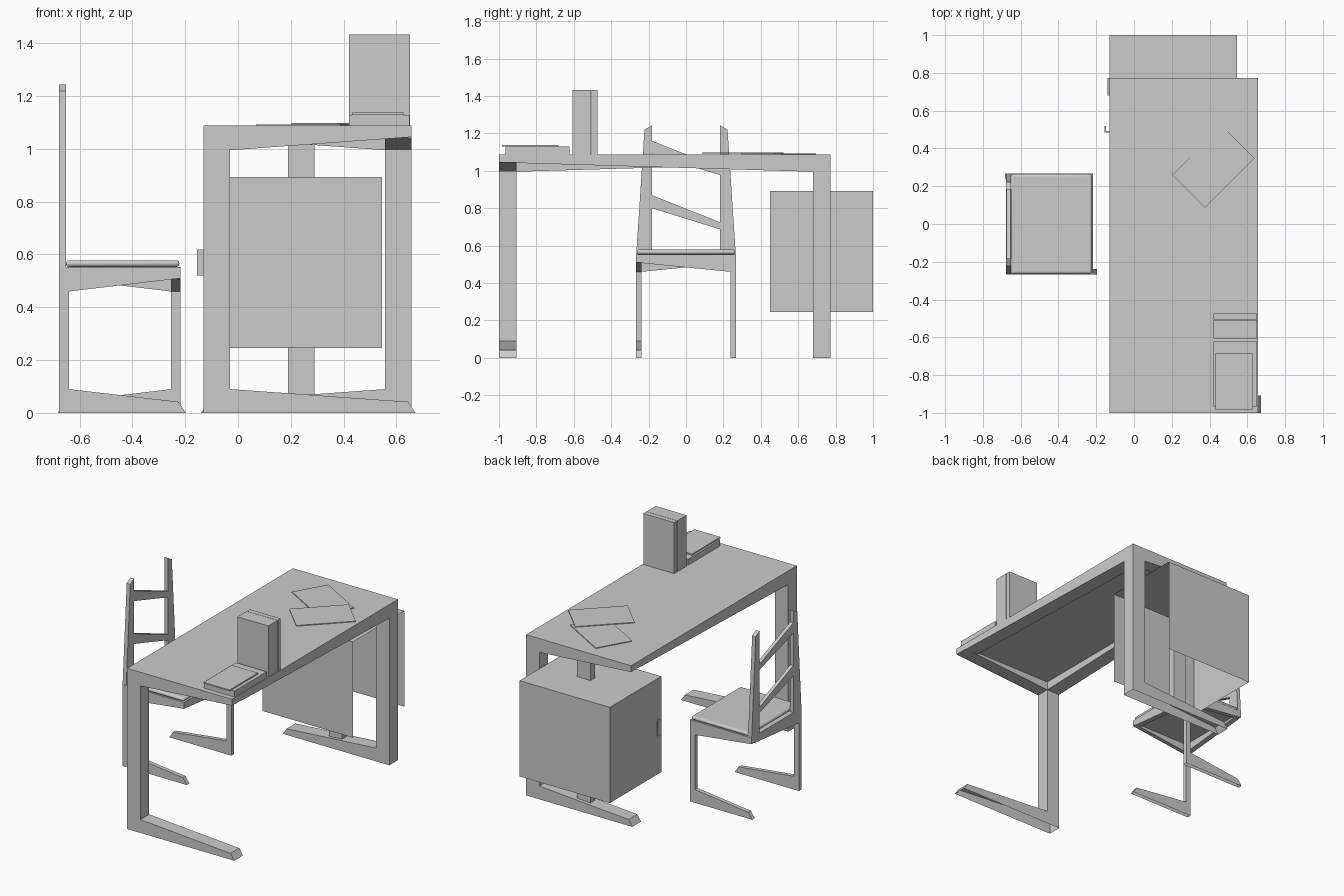
import bpy, bmesh, math
from mathutils import Matrix, Vector

if "Cube" in bpy.data.objects:
    bpy.data.objects.remove(bpy.data.objects["Cube"])


def finish(bm, name, drop=None):
    """Turn a bmesh into an object; drop = test for faces to leave open."""
    bmesh.ops.recalc_face_normals(bm, faces=bm.faces)
    bm.normal_update()
    if drop:
        bmesh.ops.delete(bm, geom=[f for f in bm.faces if drop(f)], context='FACES')
    me = bpy.data.meshes.new(name)
    bm.to_mesh(me)
    bm.free()
    ob = bpy.data.objects.new(name, me)
    bpy.context.collection.objects.link(ob)
    return ob


def box(name, x, y, z, rot=0, drop=None):
    bm = bmesh.new()
    c = Vector((sum(x) / 2, sum(y) / 2, sum(z) / 2))
    m = (Matrix.Translation(c) @ Matrix.Rotation(rot, 4, 'Z')
         @ Matrix.Diagonal((x[1] - x[0], y[1] - y[0], z[1] - z[0], 1)))
    bmesh.ops.create_cube(bm, size=1, matrix=m)
    return finish(bm, name, drop)


def prism(name, pts, axis, lo, hi, drop=None):
    """Extrude a profile: axis 'y' takes (x, z), 'x' takes (y, z), 'z' takes (x, y)."""
    place = {'y': lambda a, b, t: (a, t, b), 'x': lambda a, b, t: (t, a, b),
             'z': lambda a, b, t: (a, b, t)}[axis]
    bm = bmesh.new()
    f = bm.faces.new([bm.verts.new(place(a, b, lo)) for a, b in pts])
    r = bmesh.ops.extrude_face_region(bm, geom=[f])
    d = Vector(place(0, 0, hi - lo))
    bmesh.ops.translate(bm, vec=d, verts=[v for v in r['geom'] if isinstance(v, bmesh.types.BMVert)])
    return finish(bm, name, drop)


def open_bottom(f):
    return f.normal.z < -0.9 and f.calc_center_median().z < 0.001


def z_frame(name, x0, x1, y0, y1, w, d, low, top, over_near, over_far, panel):
    """Two C-shaped end frames with legs at opposite corners, tapered rails and a panel."""
    def end(leg, inner, far, tip):
        s = 1 if far > leg else -1
        return [(leg, 0), (far + s * tip, 0), (far + s * (tip - 0.028), 0.042), (inner, 0.09),
                (inner, low), (far, low + 0.05), (far, top), (leg, top)]
    prism(name + "_front_end_frame", end(x0, x0 + w, x1, over_near), 'y', y0, y0 + d, open_bottom)
    prism(name + "_rear_end_frame", end(x1, x1 - w, x0, over_far), 'y', y1 - d, y1, open_bottom)
    a, b = y0 + d, y1 - d
    prism(name + "_left_rail", [(a, low), (b, low + 0.047), (b, top), (a, top)], 'x', x0, x0 + w)
    prism(name + "_right_rail", [(a, low + 0.047), (b, low), (b, top), (a, top)], 'x', x1 - w, x1)
    box(name + "_panel", (x0 + w, x1 - w), (a, b), (top - panel, top))


# desk and chair share the same frame construction
z_frame("desk", -0.13, 0.657, -1.0, 0.773, 0.1, 0.093, 0.995, 1.088, 0.015, 0.01, 0.035)
z_frame("chair", -0.678, -0.217, -0.267, 0.267, 0.037, 0.028, 0.46, 0.553, 0.02, 0.004, 0.035)

# hanging cabinet: shell left open underneath and on the wall side
box("cabinet", (-0.13, 0.546), (0.45, 1.0), (0.245, 0.893),
    drop=lambda f: f.normal.z < -0.9 or f.normal.x > 0.9)
prism("cabinet_handle", [(-0.13, 0.485), (-0.156, 0.485), (-0.156, 0.52), (-0.148, 0.52),
                         (-0.148, 0.493), (-0.13, 0.493)], 'z', 0.52, 0.618)
# cabinet post, seen above and below the cabinet
for n, z in (("lower", (0.065, 0.245)), ("middle", (0.245, 0.893)), ("upper", (0.893, 1.053))):
    box("cabinet_post_" + n, (0.19, 0.29), (0.70, 0.75), z)

# seat cushion with rounded edges
seat = box("seat_cushion", (-0.652, -0.222), (-0.264, 0.264), (0.553, 0.578))
bev = seat.modifiers.new("round", 'BEVEL')
bev.width, bev.segments = 0.012, 3
bpy.context.view_layer.objects.active = seat
seat.select_set(True)
bpy.ops.object.shade_smooth_by_angle()

# tapered back posts
for n, s in (("front", -1), ("rear", 1)):
    prism("chair_back_post_" + n, [(s * 0.182, 0.553), (s * 0.266, 0.553), (s * 0.222, 1.22),
                                   (s * 0.182, 1.243)], 'x', -0.678, -0.651)
# slanted back slats
for n, l0, l1, r0, r1 in (("lower", 0.80, 0.87, 0.687, 0.725), ("upper", 1.09, 1.16, 0.977, 1.017)):
    prism("chair_back_slat_" + n, [(-0.182, l0), (0.182, r0), (0.182, r1), (-0.182, l1)],
          'x', -0.676, -0.653)

# standing books, lying book and notebook
box("standing_book_thick", (0.42, 0.652), (-0.606, -0.508), (1.088, 1.433))
box("standing_book_thin", (0.42, 0.652), (-0.506, -0.474), (1.088, 1.433))
box("lying_book", (0.42, 0.65), (-0.965, -0.622), (1.088, 1.129))
box("notebook", (0.432, 0.627), (-0.985, -0.682), (1.129, 1.138))

# loose paper sheets
for n, cx, cy, z, a in (("under", 0.289, 0.495, 1.088, -30), ("over", 0.42, 0.304, 1.093, 45)):
    box("paper_" + n, (cx - 0.185, cx + 0.185), (cy - 0.123, cy + 0.123), (z, z + 0.005),
        math.radians(a))
